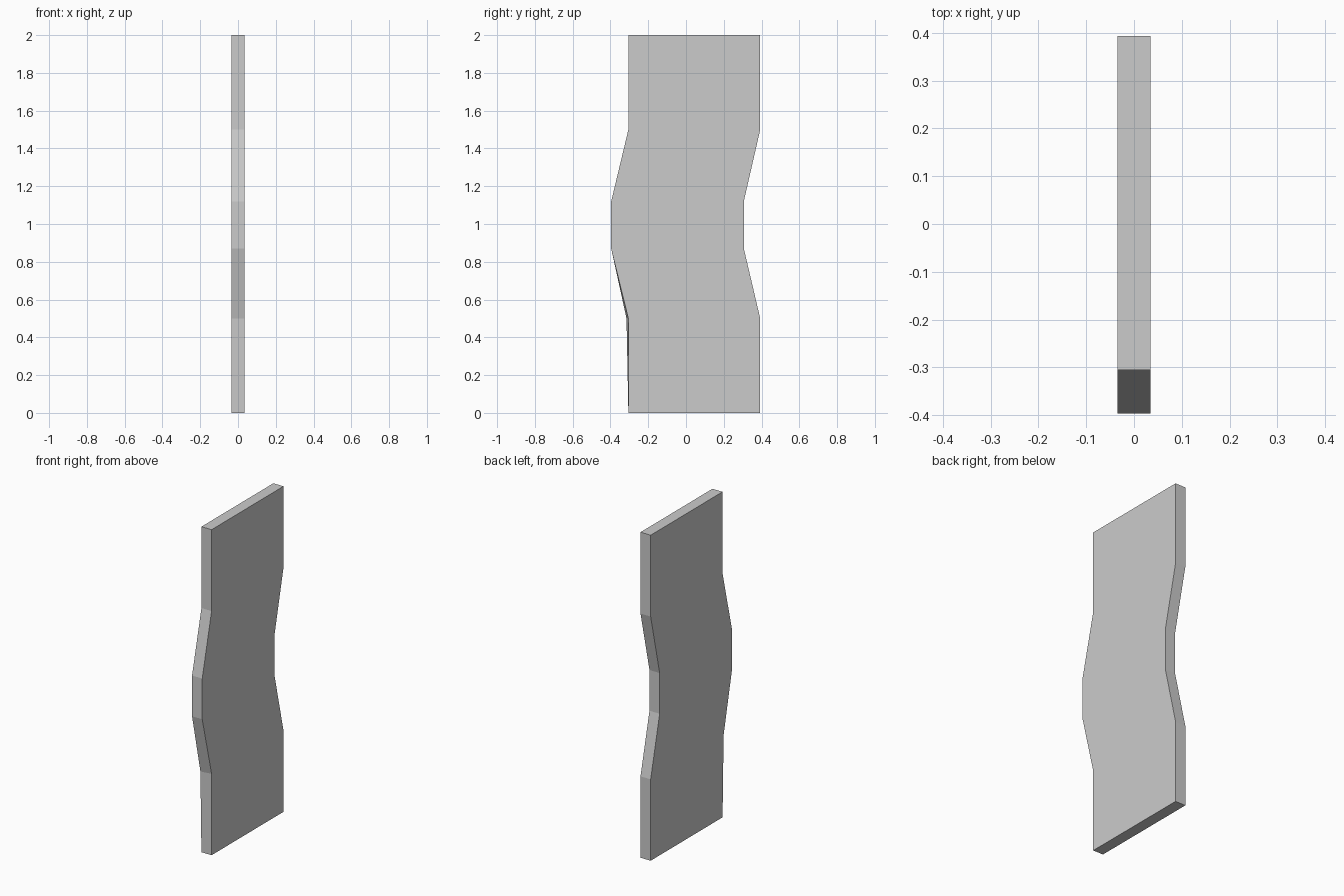
import bpy, bmesh

if "Cube" in bpy.data.objects:
    bpy.data.objects.remove(bpy.data.objects["Cube"])

# Rows of the wavy plank: height, y of front edge, y of back edge
rows = [(0.0, -0.305, 0.393), (0.5, -0.305, 0.393), (0.87, -0.396, 0.306),
        (1.12, -0.396, 0.306), (1.5, -0.305, 0.393), (2.0, -0.305, 0.393)]
X0, X1 = -0.035, 0.034

bm = bmesh.new()
rings = []
for i, (z, y0, y1) in enumerate(rows):
    # one front corner is slightly out of true at the lower bend
    skew = -0.01 if i == 1 else 0.0
    corners = [(X0, y0 + skew), (X1, y0), (X1, y1), (X0, y1)]
    rings.append([bm.verts.new((x, y, z)) for x, y in corners])

# Sides between neighbouring rows
for a, b in zip(rings, rings[1:]):
    for k in range(4):
        n = (k + 1) % 4
        bm.faces.new((a[k], a[n], b[n], b[k]))

# End caps
bm.faces.new(rings[0][::-1])
bm.faces.new(rings[-1])
bmesh.ops.recalc_face_normals(bm, faces=bm.faces[:])

mesh = bpy.data.meshes.new("wavy_plank")
bm.to_mesh(mesh)
bm.free()
bpy.context.collection.objects.link(bpy.data.objects.new("wavy_plank", mesh))
